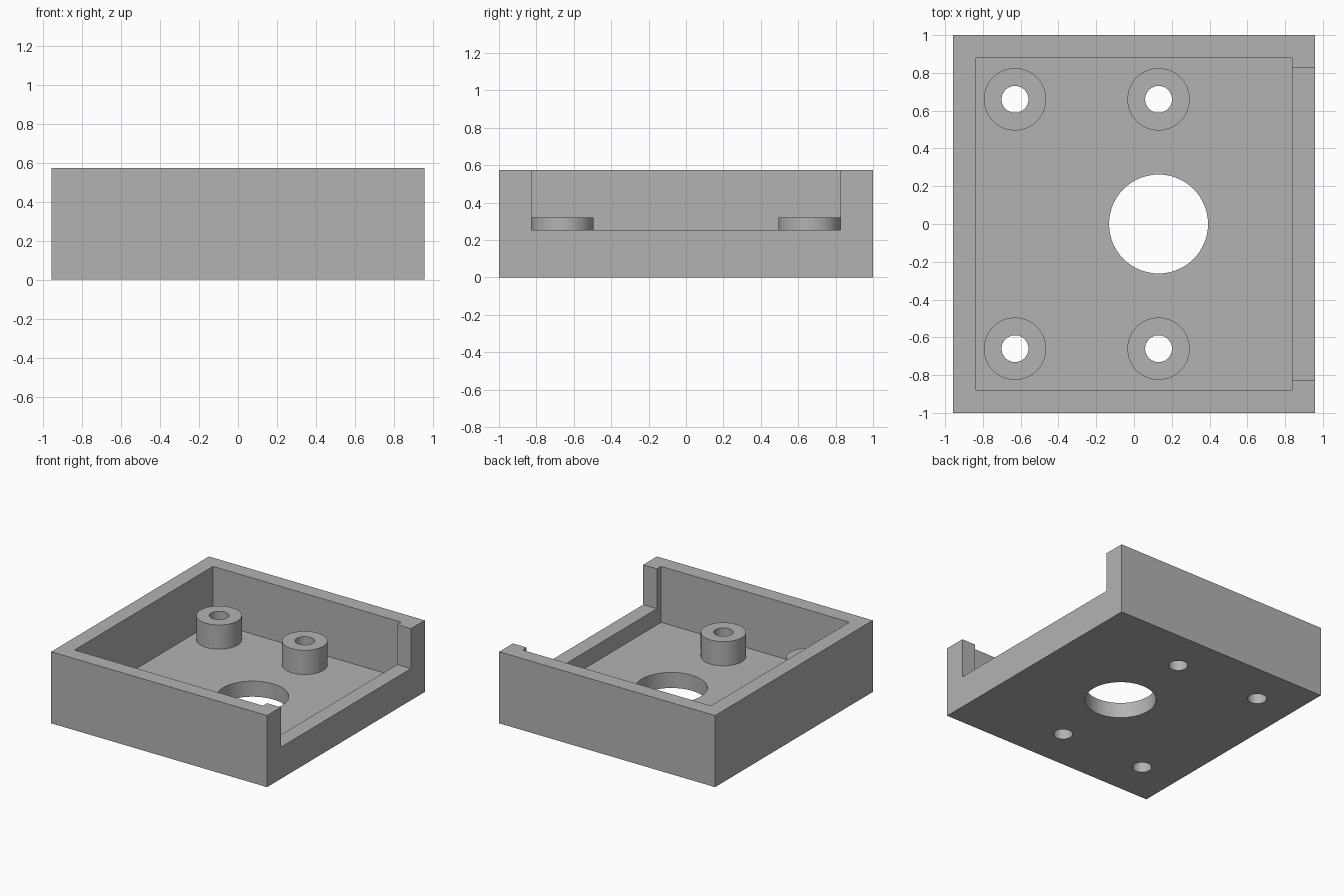
import bpy
import math

# Remove the default cube
default = bpy.data.objects.get("Cube")
if default:
    bpy.data.objects.remove(default, do_unlink=True)

# Main dimensions
HALF_X, HALF_Y, HEIGHT = 0.958, 1.0, 0.574
WALL, FLOOR = 0.122, 0.125
NOTCH_Z, NOTCH_Y = 0.254, 0.826
BOSS_R, BOSS_TOP, SCREW_R = 0.165, 0.319, 0.071
BOSS_X, BOSS_Y = (-0.63, 0.13), (-0.66, 0.66)
OVER = 0.2

grey = bpy.data.materials.new("plain grey")
grey.use_nodes = True
colour = (0.45, 0.45, 0.45, 1)
grey.diffuse_color = colour
grey.node_tree.nodes["Principled BSDF"].inputs["Base Color"].default_value = colour


def box(name, low, high):
    """Box between two opposite corners."""
    centre = [(a + b) / 2 for a, b in zip(low, high)]
    bpy.ops.mesh.primitive_cube_add(size=1, location=centre)
    ob = bpy.context.object
    ob.name = name
    ob.scale = [b - a for a, b in zip(low, high)]
    bpy.ops.object.transform_apply(location=True, rotation=False, scale=True)
    ob.data.materials.append(grey)
    return ob


def cylinder(name, x, y, radius, low, high):
    """Upright cylinder between two heights."""
    bpy.ops.mesh.primitive_cylinder_add(
        vertices=64, radius=radius, depth=high - low, location=(x, y, (low + high) / 2))
    ob = bpy.context.object
    ob.name = name
    ob.data.materials.append(grey)
    return ob


def combine(target, tool, operation):
    """Apply a boolean and discard the tool."""
    mod = target.modifiers.new(operation, "BOOLEAN")
    mod.operation, mod.solver, mod.object = operation, "EXACT", tool
    bpy.context.view_layer.objects.active = target
    bpy.ops.object.modifier_apply(modifier=mod.name)
    bpy.data.objects.remove(tool, do_unlink=True)


# Open tray: solid block, hollowed out
tray = box("tray", (-HALF_X, -HALF_Y, 0), (HALF_X, HALF_Y, HEIGHT))
inner_x, inner_y = HALF_X - WALL, HALF_Y - WALL
combine(tray, box("cavity", (-inner_x, -inner_y, FLOOR),
                  (inner_x, inner_y, HEIGHT + OVER)), "DIFFERENCE")

# Wide notch in the +x wall
combine(tray, box("notch", (inner_x - WALL, -NOTCH_Y, NOTCH_Z),
                  (HALF_X + OVER, NOTCH_Y, HEIGHT + OVER)), "DIFFERENCE")

# Four standoffs rising from the floor, drilled right through
for x in BOSS_X:
    for y in BOSS_Y:
        combine(tray, cylinder("standoff", x, y, BOSS_R, FLOOR / 2, BOSS_TOP), "UNION")
        combine(tray, cylinder("screw_hole", x, y, SCREW_R, -OVER, HEIGHT), "DIFFERENCE")

# Large round opening in the floor
combine(tray, cylinder("floor_opening", BOSS_X[1], 0, 0.262, -OVER, HEIGHT), "DIFFERENCE")

# Smooth round walls, crisp edges
bpy.ops.object.select_all(action="DESELECT")
tray.select_set(True)
bpy.context.view_layer.objects.active = tray
bpy.ops.object.shade_smooth_by_angle(angle=math.radians(30))
